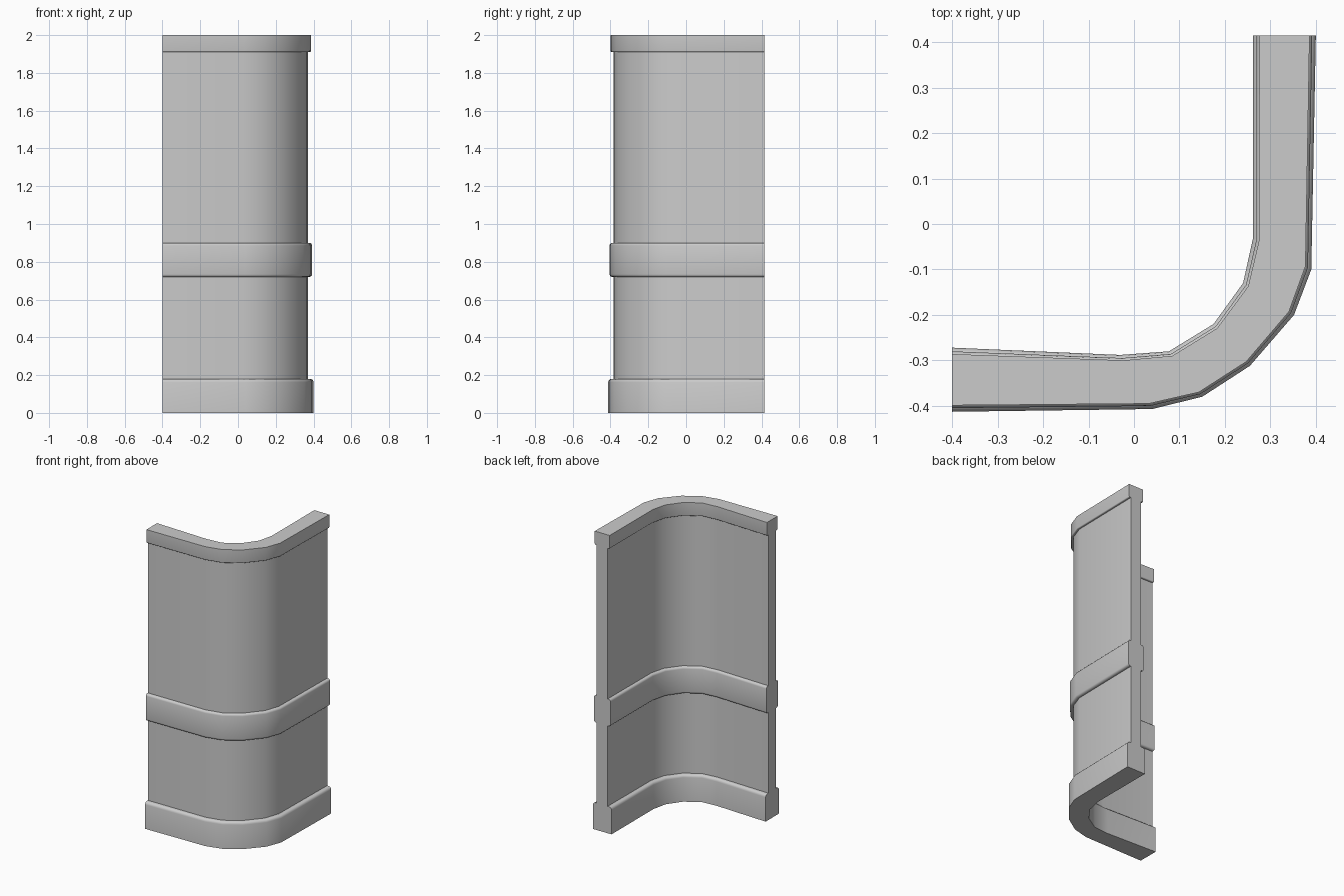
import bpy
import bmesh
import math
from mathutils import Vector

old = bpy.data.objects.get("Cube")
if old:
    bpy.data.objects.remove(old, do_unlink=True)

GREY = (0.6, 0.6, 0.6, 1)
mat = bpy.data.materials.new("plain grey")
mat.use_nodes = True
mat.diffuse_color = GREY
mat.node_tree.nodes["Principled BSDF"].inputs["Base Color"].default_value = GREY

# Footprint of the corner: paired points on the outer and inner faces
OUTER = [(-.40, -.413), (.04, -.407), (.15, -.38), (.255, -.312),
         (.352, -.2), (.39, -.1), (.40, .415)]
INNER = [(-.40, -.272), (-.03, -.288), (.077, -.28), (.175, -.22),
         (.24, -.13), (.262, -.03), (.262, .415)]
THICKNESS = .14
WALL_INSET = .029


def rounded(inset, z, side, r):
    """Quarter-round moulding edge; side is +1 for a top edge, -1 for a bottom edge."""
    angles = [math.radians(a) for a in (0, 30, 60, 90)]
    arc = [(inset + r * (1 - math.cos(a)), z + side * r * (math.sin(a) - 1)) for a in angles]
    return arc if side > 0 else arc[::-1]


# Half profile (inset from the face, height), from the floor to the top
profile = [(0, 0)] + rounded(0, .18, 1, .018)
profile += [(WALL_INSET, .18), (WALL_INSET, .72)]
profile += rounded(.008, .72, -1, .014) + rounded(.008, .90, 1, .014)
profile += [(WALL_INSET, .90), (WALL_INSET, 1.91)]
profile += rounded(.014, 1.91, -1, .006) + [(.014, 2)]

# Sweep the full cross-section along the footprint
bm = bmesh.new()
rings = []
for o, i in zip(OUTER, INNER):
    o, i = Vector(o), Vector(i)
    section = [(o.lerp(i, d / THICKNESS), z) for d, z in profile]
    section += [(i.lerp(o, d / THICKNESS), z) for d, z in reversed(profile)]
    rings.append([bm.verts.new((p.x, p.y, z)) for p, z in section])
for a, b in zip(rings, rings[1:]):
    for k in range(len(a)):
        n = (k + 1) % len(a)
        bm.faces.new((a[k], b[k], b[n], a[n]))
bm.faces.new(rings[0])
bm.faces.new(rings[-1])
bmesh.ops.recalc_face_normals(bm, faces=bm.faces)

mesh = bpy.data.meshes.new("corner_wall")
bm.to_mesh(mesh)
bm.free()
mesh.materials.append(mat)
wall = bpy.data.objects.new("corner_wall", mesh)
bpy.context.collection.objects.link(wall)
bpy.context.view_layer.objects.active = wall
wall.select_set(True)
bpy.ops.object.shade_smooth_by_angle(angle=math.radians(40))
